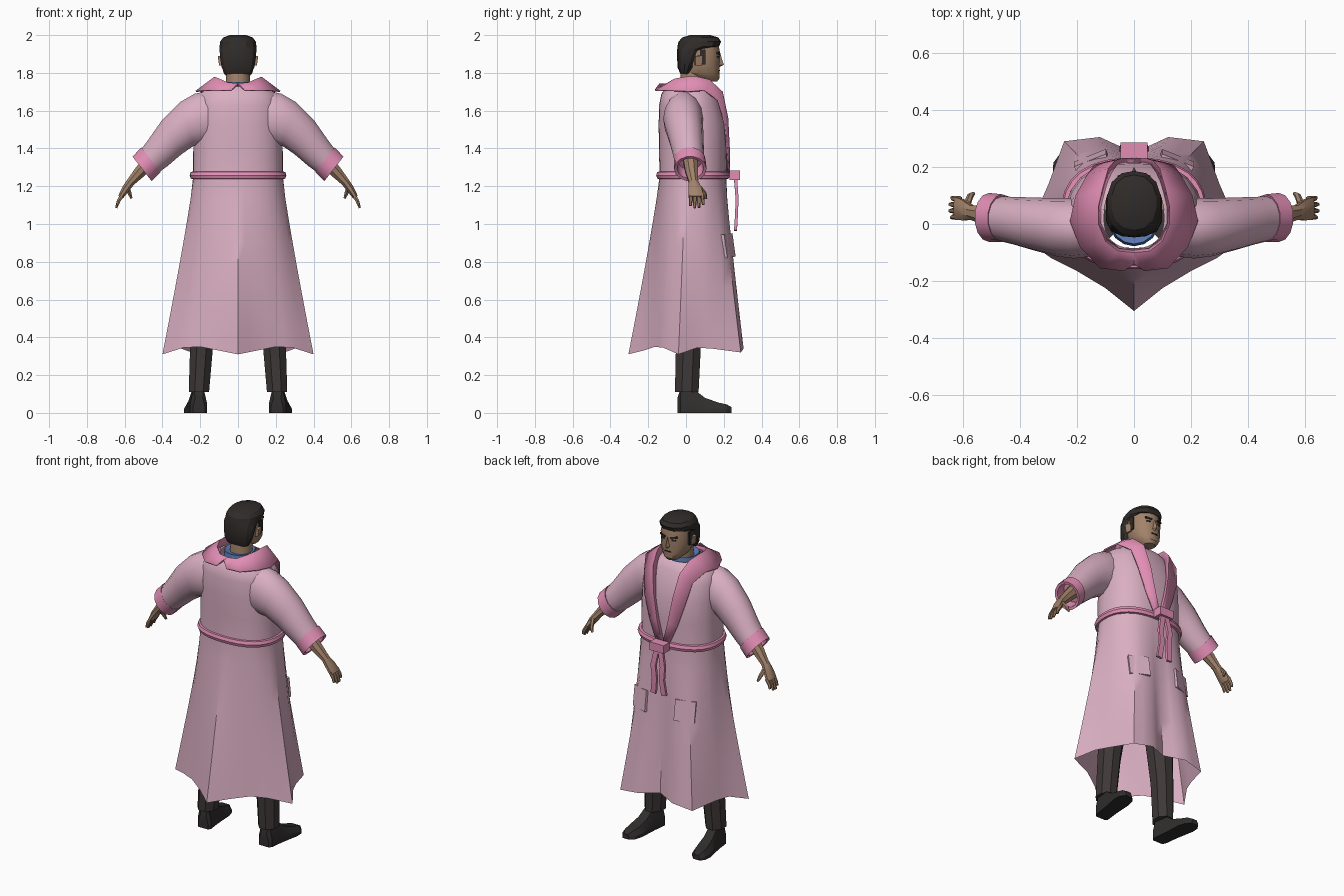
import bpy, bmesh, math
from mathutils import Matrix


def material(name, rgb):
    m = bpy.data.materials.new(name)
    m.diffuse_color = (*rgb, 1)
    return m


ROBE = material("robe pink", (0.70, 0.43, 0.54))
TRIM = material("trim pink", (0.76, 0.27, 0.46))
SKIN = material("skin", (0.36, 0.225, 0.145))
HAIR = material("hair dark", (0.030, 0.025, 0.023))
CLOTH = material("trouser dark", (0.048, 0.039, 0.038))
SHOE = material("shoe dark", (0.030, 0.026, 0.026))
BLUE = material("shirt blue", (0.10, 0.19, 0.44))


def finish(bm, name, mat, mirror=False, angle=35, thick=0):
    bmesh.ops.recalc_face_normals(bm, faces=bm.faces[:])
    me = bpy.data.meshes.new(name)
    bm.to_mesh(me)
    bm.free()
    ob = bpy.data.objects.new(name, me)
    bpy.context.collection.objects.link(ob)
    me.materials.append(mat)
    bpy.ops.object.select_all(action='DESELECT')
    bpy.context.view_layer.objects.active = ob
    ob.select_set(True)
    bpy.ops.object.shade_smooth_by_angle(angle=math.radians(angle))
    if thick:
        ob.modifiers.new("thickness", 'SOLIDIFY').thickness = thick
    if mirror:
        ob.modifiers.new("mirror", 'MIRROR')
    return ob


def loft(name, rings, mat, caps=True, closed=True, **kw):
    """Skin a list of equal-length point rings."""
    bm = bmesh.new()
    vs = [[bm.verts.new(p) for p in r] for r in rings]
    n = len(vs[0])
    for a, b in zip(vs, vs[1:]):
        for i in range(n if closed else n - 1):
            j = (i + 1) % n
            bm.faces.new((a[i], a[j], b[j], b[i]))
    if caps:
        bm.faces.new(vs[0])
        bm.faces.new(vs[-1])
    return finish(bm, name, mat, **kw)


def oval(angles, hx, y0, y1, z, n=2.0, cx=0):
    """Horizontal superellipse ring."""
    out = []
    for t in angles:
        c, s = math.cos(t), math.sin(t)
        r = (abs(c) ** n + abs(s) ** n) ** (-1 / n)
        out.append((cx + hx * r * c, (y0 + y1) / 2 + (y1 - y0) / 2 * r * s, z))
    return out


def turn(n, off=0.0):
    return [2 * math.pi * (i + off) / n for i in range(n)]


def tube(name, path, mat, sides=8, **kw):
    """path: x, y, z, in-plane radius, depth radius, optional tilt in degrees."""
    rings = []
    for i, p in enumerate(path):
        a, b = path[max(i - 1, 0)], path[min(i + 1, len(path) - 1)]
        ux, uz = a[2] - b[2], b[0] - a[0]
        if len(p) > 5:
            ux, uz = math.sin(math.radians(p[5])), math.cos(math.radians(p[5]))
        l = math.hypot(ux, uz)
        rings.append([(p[0] + ux / l * p[3] * math.cos(t), p[1] + p[4] * math.sin(t),
                       p[2] + uz / l * p[3] * math.cos(t)) for t in turn(sides, 0.5)])
    return loft(name, rings, mat, **kw)


def box(name, size, loc, mat, rot=(0, 0, 0), mirror=False):
    bm = bmesh.new()
    m = Matrix.Translation(loc)
    for a, ax in zip(rot, "XYZ"):
        m = m @ Matrix.Rotation(math.radians(a), 4, ax)
    bmesh.ops.create_cube(bm, size=1, matrix=m @ Matrix.Diagonal((*size, 1)))
    return finish(bm, name, mat, mirror=mirror)


# Robe: folded hem outline blended up into a boxy torso
half = [(0, -.305, .31), (.10, -.225, .33), (.20, -.165, .35), (.29, -.12, .345),
        (.40, -.04, .31), (.335, .06, .345), (.30, .14, .34), (.245, .29, .32),
        (.12, .305, .34), (0, .25, .35)]
hem_ctrl = half + [(-x, y, z) for x, y, z in half[-2:0:-1]]
hem = []
for p, q in zip(hem_ctrl, hem_ctrl[1:] + hem_ctrl[:1]):
    hem += [p, tuple((a + b) / 2 for a, b in zip(p, q))]
around = [math.atan2((y - .03) / .25, x / .33) for x, y, z in hem]
waist = oval(around, .238, -.14, .213, 1.25, 2.4)
robe = []
for k in range(8, 0, -1):
    t = k / 8
    s = t ** 1.12
    robe.append([(w[0] + (h[0] - w[0]) * s, w[1] + (h[1] - w[1]) * s,
                  w[2] + (h[2] - w[2]) * t) for w, h in zip(waist, hem)])
robe.append(waist)
for hx, y0, y1, z in [(.237, -.143, .217, 1.4), (.232, -.145, .212, 1.53),
                      (.226, -.142, .185, 1.63), (.205, -.13, .16, 1.69),
                      (.15, -.10, .14, 1.725), (.105, -.085, .125, 1.735)]:
    robe.append(oval(around, hx, y0, y1, z, 2.4))
loft("robe", robe, ROBE, caps=False, angle=40)

# Sleeves and turned cuffs
tube("sleeve", [(.16, -.015, 1.56, .147, .10, 0), (.21, -.015, 1.555, .14, .106, 8),
                (.27, -.012, 1.53, .124, .102, 18), (.35, 0, 1.46, .106, .093, 31),
                (.425, .012, 1.375, .088, .083, 37), (.48, .02, 1.32, .076, .078, 38)],
     ROBE, sides=14, caps=False, mirror=True, angle=50)
tube("cuff", [(.463, .02, 1.338, .076, .078, 38), (.461, .02, 1.340, .085, .084, 38),
              (.508, .023, 1.292, .084, .086, 38), (.506, .023, 1.294, .068, .070, 38),
              (.455, .02, 1.345, .062, .064, 38)],
     TRIM, sides=14, mirror=True)

# Forearm, hand and fingers
tube("forearm_and_hand", [(.44, .02, 1.36, .042, .042), (.52, .03, 1.275, .034, .036),
                          (.568, .04, 1.222, .024, .027), (.595, .048, 1.185, .022, .038),
                          (.622, .055, 1.142, .015, .044)], SKIN, mirror=True)
for i in range(4):
    y = .025 + .021 * i
    tip = (.012, 0, .002, .016)[i]
    tube(f"finger_{i + 1}", [(.612, y, 1.155, .012, .011), (.632, y + .001, 1.122, .011, .010),
                             (.645 - tip * .5, y + .002 * (i - 1), 1.085 + tip, .007, .007)],
         SKIN, sides=6, mirror=True)
tube("thumb", [(.585, .07, 1.20, .013, .013), (.575, .097, 1.165, .012, .012),
               (.564, .106, 1.135, .007, .007)], SKIN, sides=6, mirror=True)

# Collar and lapels: inner edge, crest and outer edge at each station
stations = [
    [(0, -.085, 1.72), (0, -.10, 1.745), (0, -.14, 1.745)],
    [(.05, -.08, 1.72), (.055, -.095, 1.75), (.035, -.165, 1.712)],
    [(.09, -.05, 1.73), (.10, -.06, 1.77), (.12, -.155, 1.71)],
    [(.115, 0, 1.74), (.125, 0, 1.78), (.19, -.08, 1.71)],
    [(.115, .06, 1.73), (.125, .06, 1.78), (.225, .01, 1.705)],
    [(.10, .12, 1.72), (.11, .125, 1.765), (.205, .10, 1.71)],
    [(.085, .165, 1.66), (.09, .195, 1.70), (.165, .172, 1.655)],
    [(.062, .20, 1.55), (.065, .224, 1.56), (.14, .208, 1.53)],
    [(.03, .21, 1.40), (.035, .232, 1.40), (.095, .22, 1.39)],
    [(0, .21, 1.27), (.002, .232, 1.27), (.045, .228, 1.27)]]
loft("collar_and_lapels", stations, TRIM, caps=False, closed=False, mirror=True, thick=.008)

# Belt, knot and hanging tails
ring = turn(32)
loft("belt", [oval(ring, .238 + d, -.14 - d, .215 + d, 1.258 + z, 2.4)
              for d, z in [(-.005, -.02), (.012, -.018), (.018, 0), (.012, .018), (-.005, .02)]],
     TRIM, caps=False)
box("belt_knot", (.095, .055, .05), (0, .258, 1.258), TRIM)
tube("belt_tail", [(.012, .262, 1.245, .022, .012), (.032, .27, 1.14, .023, .011),
                   (.024, .268, 1.06, .023, .011), (.036, .262, .965, .024, .011)],
     TRIM, sides=4, mirror=True)

# Pockets
box("pocket", (.12, .022, .125), (.15, .222, .885), ROBE, rot=(8, 0, -22), mirror=True)

# Trousers and shoes
oct8 = turn(8, 0.5)
loft("trouser_leg", [oval(oct8, hx, y0, y1, z, 3, cx) for cx, hx, y0, y1, z in
                     [(.207, .055, -.06, .068, .11), (.193, .062, -.055, .08, .35),
                      (.14, .09, -.07, .11, .85)]], CLOTH, mirror=True, angle=25)
shoe = []
for y, w, h in [(-.045, .032, .08), (-.03, .045, .125), (.055, .045, .115), (.10, .048, .08),
                (.17, .053, .055), (.215, .045, .045), (.242, .022, .03)]:
    c = .212 + .12 * y
    shoe.append([(c - w, y, 0), (c - w, y, .4 * h), (c - .6 * w, y, h),
                 (c + .6 * w, y, h), (c + w, y, .4 * h), (c + w, y, 0)])
loft("shoe", shoe, SHOE, mirror=True, angle=25)

# Shirt neckline and neck
r16 = turn(16)
loft("shirt_neckline", [oval(r16, .092, -.078, .115, 1.70), oval(r16, .085, -.07, .108, 1.752),
                        oval(r16, .06, -.04, .09, 1.742)], BLUE)
loft("neck", [oval(r16, .066, -.035, .095, 1.70), oval(r16, .06, -.025, .10, 1.84)], SKIN)

# Head, nose, ears
r14 = turn(14, 0.5)
loft("head", [oval(r14, hx, y0, y1, z, 2.2) for hx, y0, y1, z in
              [(.035, .09, .165, 1.755), (.055, .04, .178, 1.772), (.078, 0, .178, 1.80),
               (.088, -.02, .178, 1.85), (.09, -.03, .180, 1.91), (.085, -.03, .172, 1.95),
               (.06, 0, .14, 1.98)]], SKIN, angle=30)
loft("nose", [[(-w, .165, z), (0, y, z), (w, .165, z)] for w, y, z in
              [(.010, .178, 1.832), (.017, .200, 1.843), (.010, .190, 1.875),
               (.008, .182, 1.90)]], SKIN)
box("ear", (.016, .035, .05), (.092, .065, 1.865), SKIN, rot=(0, 8, 12), mirror=True)

# Hair cap with an overhanging fringe
loft("hair", [oval(r14, hx, y0, y1, z, 2.3) for hx, y0, y1, z in
              [(.07, -.03, .02, 1.795), (.088, -.045, .05, 1.83), (.096, -.047, .075, 1.88),
               (.099, -.047, .10, 1.92), (.099, -.045, .175, 1.94), (.096, -.04, .186, 1.965),
               (.08, -.02, .172, 1.987), (.045, .02, .13, 2.0)]], HAIR, angle=25)
box("sideburn", (.008, .03, .08), (.0905, .088, 1.885), HAIR, mirror=True)

# Brows, eyes and mouth
box("brow", (.042, .009, .010), (.037, .172, 1.903), HAIR, rot=(0, -8, -18), mirror=True)
box("eye", (.024, .009, .009), (.035, .170, 1.885), HAIR, rot=(0, 0, -18), mirror=True)
box("mouth", (.04, .006, .005), (0, .178, 1.812), HAIR)
